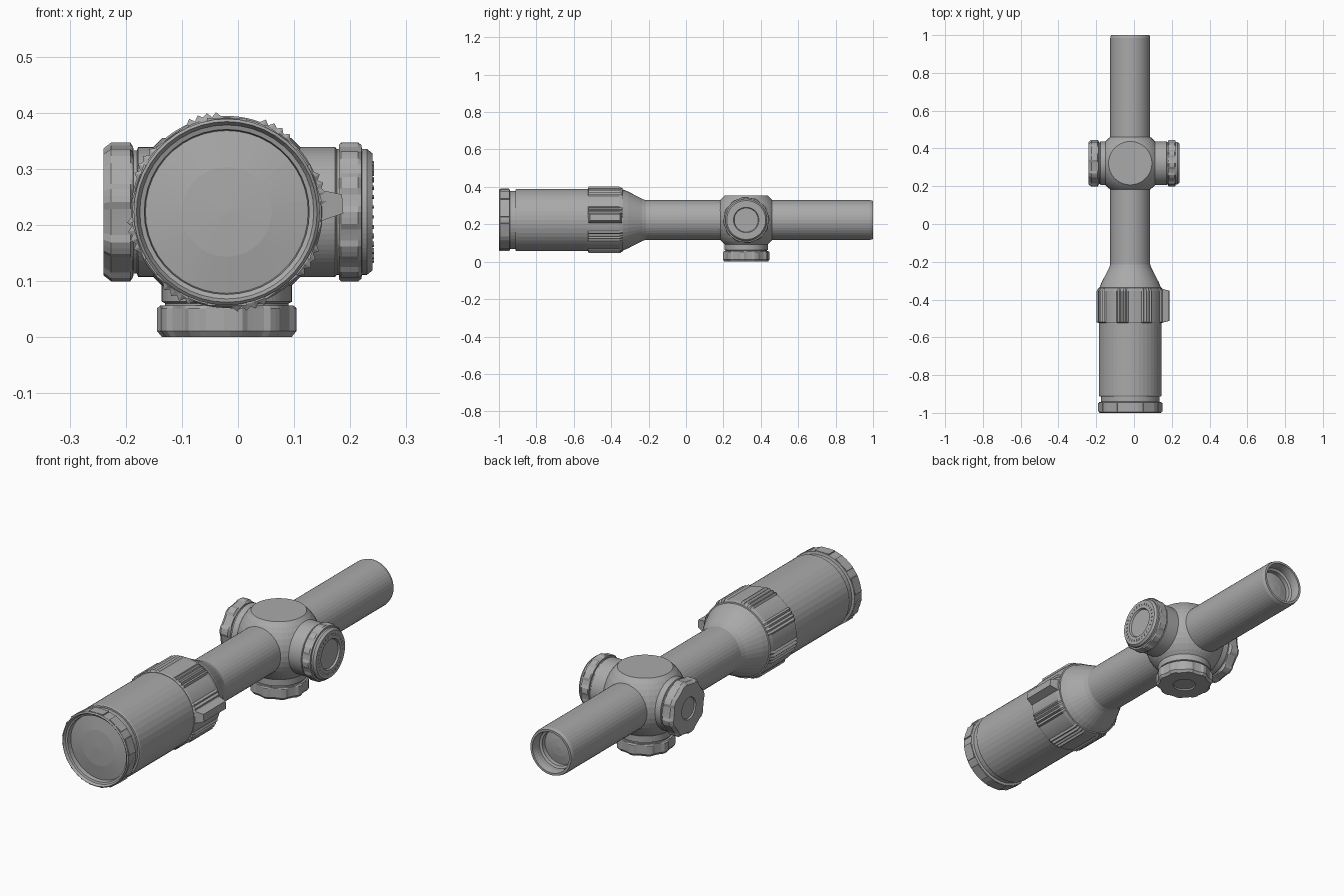
import bpy, bmesh
from math import pi, sin, cos, radians
from mathutils import Matrix, Vector

cube = bpy.data.objects.get("Cube")
if cube:
    bpy.data.objects.remove(cube, do_unlink=True)

metal = bpy.data.materials.new("matte grey")
metal.use_nodes = True
GREY = (0.4, 0.4, 0.4, 1)
metal.diffuse_color = GREY
metal.node_tree.nodes["Principled BSDF"].inputs["Base Color"].default_value = GREY

CX, CZ, TY = -0.02, 0.223, 0.322       # optical axis and turret position
ALONG = Matrix.Translation((CX, 0, CZ)) @ Matrix.Rotation(-pi / 2, 4, 'X')
HUB = Matrix.Translation((CX, TY, CZ))
LEFT = HUB @ Matrix.Rotation(pi / 2, 4, 'Y')
RIGHT = HUB @ Matrix.Rotation(-pi / 2, 4, 'Y')
DOWN = HUB @ Matrix.Rotation(pi, 4, 'X')


def finish(name, bm, matrix):
    bmesh.ops.remove_doubles(bm, verts=bm.verts, dist=1e-5)
    bmesh.ops.recalc_face_normals(bm, faces=bm.faces)
    mesh = bpy.data.meshes.new(name)
    bm.to_mesh(mesh)
    bm.free()
    mesh.materials.append(metal)
    ob = bpy.data.objects.new(name, mesh)
    ob.matrix_world = matrix
    bpy.context.collection.objects.link(ob)
    return ob


def lathe(name, profile, matrix, pattern=(1,), repeats=44, turn=0.0):
    """Revolve (radius, height[, fluted]) points; fluted rings follow the pattern."""
    bm = bmesh.new()
    n = len(pattern) * repeats
    rings = []
    for p in profile:
        fluted = len(p) > 2
        ring = []
        for i in range(n):
            a = 2 * pi * i / n + turn
            r = p[0] * (pattern[i % len(pattern)] if fluted else 1)
            ring.append(bm.verts.new((r * cos(a), r * sin(a), p[1])))
        rings.append(ring)
    for a, b in zip(rings, rings[1:]):
        for i in range(n):
            j = (i + 1) % n
            bm.faces.new((a[i], a[j], b[j], b[i]))
    return finish(name, bm, matrix)


def plates(name, count, radius, height, size, matrix, turn=0.0):
    """Small blocks spread round an axis; size is radial, tangential, axial."""
    bm = bmesh.new()
    for i in range(count):
        m = (Matrix.Rotation(2 * pi * i / count + turn, 4, 'Z')
             @ Matrix.Translation((radius, 0, height)) @ Matrix.Diagonal((*size, 1)))
        bmesh.ops.create_cube(bm, size=1, matrix=m)
    return finish(name, bm, matrix)


# Main tube: recessed eye lens, eyepiece, body, taper, tube, recessed front lens
lathe("scope_body", [
    (0, -0.978), (0.08, -0.975), (0.145, -0.965), (0.147, -0.985), (0.155, -0.988),
    (0.161, -1), (0.166, -0.995), (0.166, -0.944), (0.155, -0.941), (0.155, -0.912),
    (0.163, -0.912), (0.166, -0.907), (0.166, -0.53), (0.166, -0.345),
    (0.152, -0.31), (0.113, -0.235), (0.106, -0.215), (0.106, 0.985), (0.102, 1),
    (0.092, 1), (0.088, 0.975), (0.088, 0.955), (0.078, 0.95), (0.078, 0.93),
    (0.04, 0.937), (0, 0.94)], ALONG)
plates("eyepiece_grips", 10, 0.163, -0.969, (0.008, 0.07, 0.045), ALONG, radians(18))

# Magnification ring with eight groups of sharp ridges
ridges = [1] * 10 + [1.045, 1.0, 1.05, 1.015, 1.05, 1.0, 1.045]
lathe("zoom_ring", [
    (0.16, -0.525), (0.168, -0.525), (0.171, -0.52, 1), (0.171, -0.355, 1),
    (0.168, -0.338), (0.155, -0.335), (0.155, -0.525), (0.16, -0.525)],
    ALONG, ridges, 8, radians(-75 - 18.5))

# Tapered throw lever on the ring
bm = bmesh.new()
bmesh.ops.create_cube(bm, size=1)
for v in bm.verts:
    outer = v.co.x > 0
    v.co = Vector((0.207 if outer else 0.155, v.co.y * (0.034 if outer else 0.062),
                   -0.433 + v.co.z * (0.16 if outer else 0.185)))
finish("throw_lever", bm, ALONG @ Matrix.Rotation(radians(-4), 4, 'Z'))

# Round saddle with flat top and bottom
arc = [radians(-49 + 98 * i / 12) for i in range(13)]
R = 0.175
lathe("turret_saddle", [(0, -R * sin(arc[-1]))] + [(R * cos(a), R * sin(a)) for a in arc]
      + [(0, R * sin(arc[-1]))], HUB)

# Turret on the left: collar, padded knob, stepped cap with a sunken centre
lathe("left_turret", [
    (0, 0.12), (0.116, 0.12), (0.116, 0.193), (0.112, 0.196), (0.112, 0.2),
    (0.12, 0.2), (0.124, 0.204, 1), (0.124, 0.234, 1), (0.119, 0.24), (0.112, 0.241),
    (0.112, 0.25), (0.104, 0.26), (0.068, 0.26), (0.064, 0.252), (0, 0.252)],
    LEFT, [1, 1, 1, 0.965, 0.96, 0.965], 12)
plates("left_turret_marks", 30, 0.086, 0.26, (0.01, 0.004, 0.004), LEFT)

# Turret on the right: collar and eight-sided scalloped knob
lathe("right_turret", [
    (0, 0.12), (0.116, 0.12), (0.116, 0.158), (0.11, 0.16), (0.11, 0.166),
    (0.116, 0.167), (0.125, 0.172, 1), (0.125, 0.206, 1), (0.114, 0.22, 1),
    (0.05, 0.22), (0.047, 0.214), (0, 0.214)],
    RIGHT, [1, 1, 1, 0.95, 0.935, 0.93, 0.935, 0.95], 8, radians(8))

# Turret below: collar and scalloped knob
lathe("lower_turret", [
    (0, 0.12), (0.116, 0.12), (0.116, 0.16), (0.11, 0.163), (0.11, 0.167),
    (0.119, 0.167), (0.125, 0.172, 1), (0.125, 0.212, 1), (0.116, 0.223, 1),
    (0.05, 0.223), (0.047, 0.217), (0, 0.217)],
    DOWN, [1, 1, 1, 0.955, 0.945, 0.945, 0.955], 10, radians(5))
